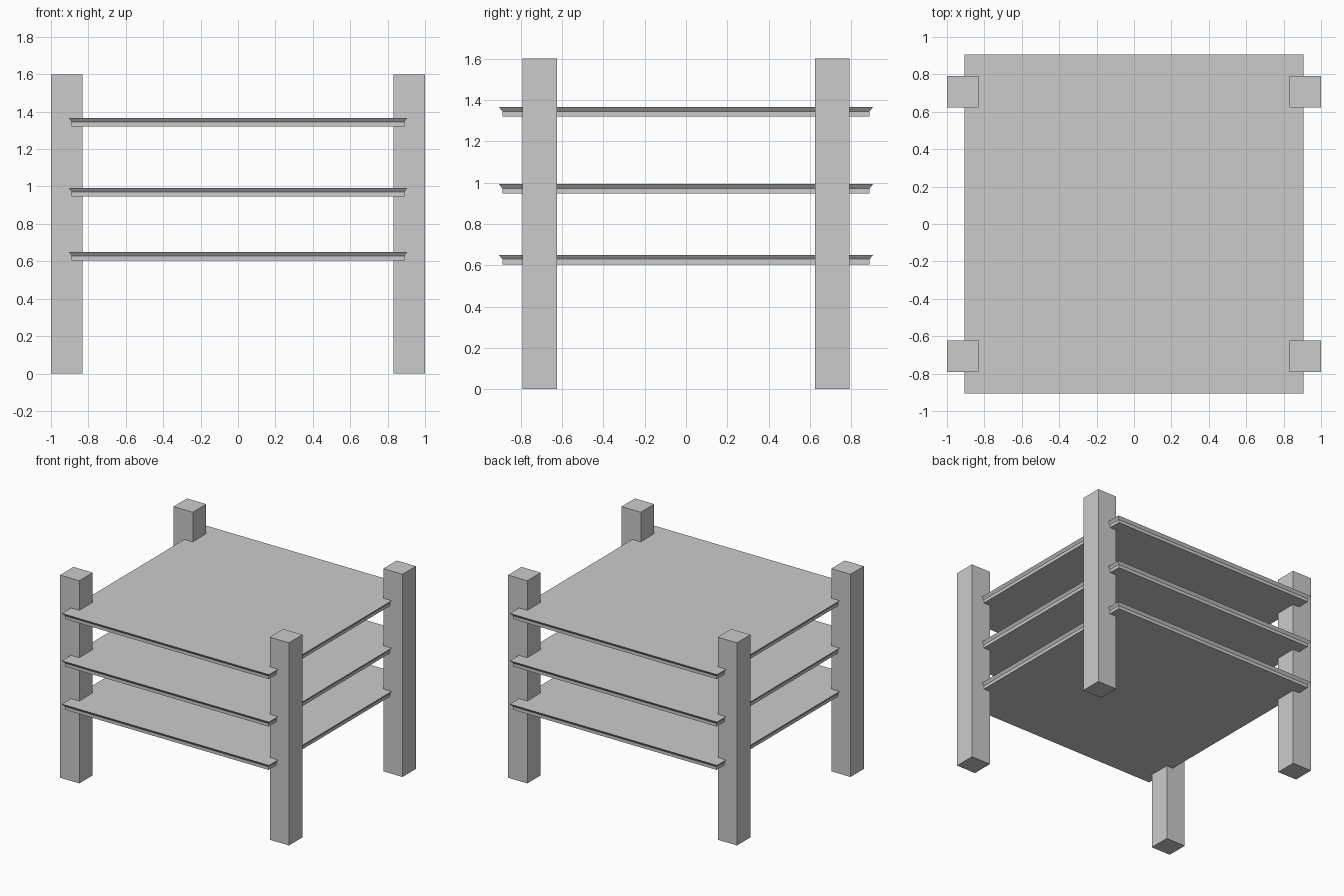
import bpy
import bmesh
from mathutils import Matrix

cube = bpy.data.objects.get("Cube")
if cube:
    bpy.data.objects.remove(cube, do_unlink=True)

grey = bpy.data.materials.new("plain grey")
grey.use_nodes = True
colour = (0.6, 0.6, 0.6, 1)
grey.diffuse_color = colour
grey.node_tree.nodes["Principled BSDF"].inputs["Base Color"].default_value = colour


def finish(name, bm):
    bmesh.ops.recalc_face_normals(bm, faces=bm.faces)
    mesh = bpy.data.meshes.new(name)
    bm.to_mesh(mesh)
    bm.free()
    mesh.materials.append(grey)
    obj = bpy.data.objects.new(name, mesh)
    bpy.context.collection.objects.link(obj)


def add_post(name, x, y, width, height):
    bm = bmesh.new()
    place = Matrix.Translation((x, y, height / 2)) @ Matrix.Diagonal((width, width, height, 1))
    bmesh.ops.create_cube(bm, size=1, matrix=place)
    finish(name, bm)


def add_shelf(name, top):
    # Square board: straight lower edge, flaring out to a thin top lip
    bm = bmesh.new()
    rings = []
    for half, drop in ((0.889, 0.046), (0.889, 0.021), (0.905, 0)):
        rings.append([bm.verts.new((sx * half, sy * half, top - drop))
                      for sx, sy in ((-1, -1), (1, -1), (1, 1), (-1, 1))])
    for low, high in zip(rings, rings[1:]):
        for i in range(4):
            j = (i + 1) % 4
            bm.faces.new((low[i], low[j], high[j], high[i]))
    bm.faces.new(rings[0])
    bm.faces.new(rings[-1])
    finish(name, bm)


# Four square corner posts
for side, sx in (("left", 1), ("right", -1)):
    for end, sy in (("front", -1), ("back", 1)):
        add_post(f"{end}_{side}_post", sx * 0.916, sy * 0.708, 0.168, 1.6)

# Three shelves
for name, top in (("lower_shelf", 0.65), ("middle_shelf", 0.992), ("upper_shelf", 1.366)):
    add_shelf(name, top)
